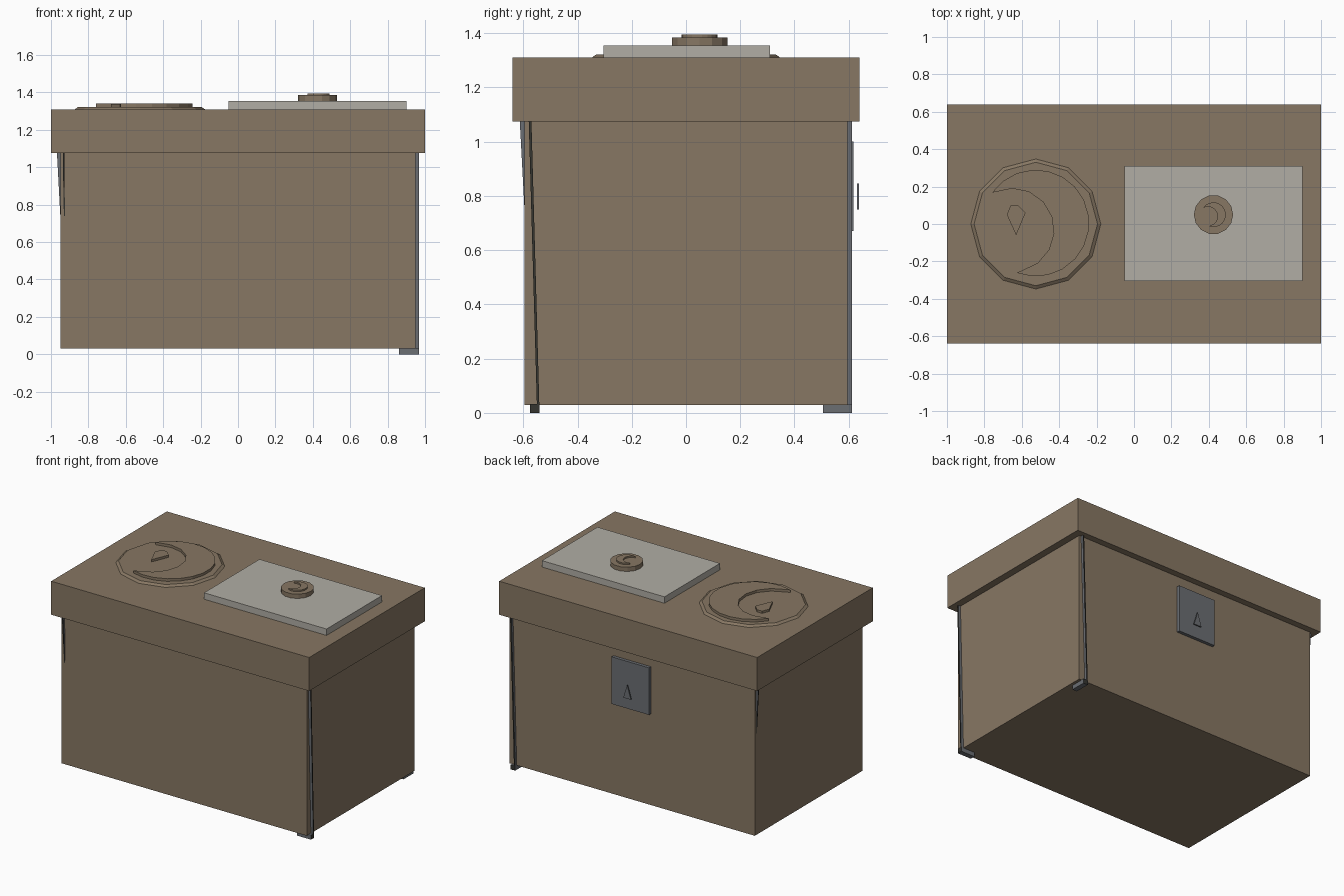
import bpy
import bmesh
import math
from mathutils import Vector

old = bpy.data.objects.get("Cube")
if old:
    bpy.data.objects.remove(old, do_unlink=True)


def make_material(name, rgb):
    mat = bpy.data.materials.new(name)
    mat.use_nodes = True
    color = (*rgb, 1.0)
    mat.diffuse_color = color
    mat.node_tree.nodes["Principled BSDF"].inputs["Base Color"].default_value = color
    return mat


BROWN = make_material("warm brown", (0.242, 0.184, 0.125))
STONE = make_material("pale stone", (0.44, 0.423, 0.376))
STEEL = make_material("blue grey steel", (0.147, 0.156, 0.171))
DARK = make_material("dark edge", (0.035, 0.035, 0.03))


def finish(name, bm, *mats):
    bmesh.ops.recalc_face_normals(bm, faces=bm.faces[:])
    mesh = bpy.data.meshes.new(name)
    bm.to_mesh(mesh)
    bm.free()
    for mat in mats:
        mesh.materials.append(mat)
    obj = bpy.data.objects.new(name, mesh)
    bpy.context.collection.objects.link(obj)
    return obj


def loft(name, low, high, *mats):
    """Solid between two matching outlines."""
    bm = bmesh.new()
    a = [bm.verts.new(p) for p in low]
    b = [bm.verts.new(p) for p in high]
    bm.faces.new(a)
    bm.faces.new(b)
    n = len(a)
    for i in range(n):
        j = (i + 1) % n
        bm.faces.new((a[i], a[j], b[j], b[i]))
    return finish(name, bm, *mats)


def slab(name, outline, z0, z1, mat):
    return loft(name, [(x, y, z0) for x, y in outline],
                [(x, y, z1) for x, y in outline], mat)


def box(name, x0, x1, y0, y1, z0, z1, mat):
    return slab(name, [(x0, y0), (x1, y0), (x1, y1), (x0, y1)], z0, z1, mat)


def ring(cx, cy, r, count, start=0.0, sweep=360.0, closed=True):
    steps = count if closed else count - 1
    angles = [math.radians(start + sweep * i / steps) for i in range(count)]
    return [(cx + r * math.cos(t), cy + r * math.sin(t)) for t in angles]


def crescent(cx, cy, r):
    """Moon outline opening toward -x."""
    outer = ring(cx, cy, r, 16, 249, 256 - 0, closed=False)
    inner = ring(cx - 0.44 * r, cy - 0.13 * r, 0.78 * r, 9, 114, -190, closed=False)
    return outer + inner


# Chest and lid
HX, HY = 0.95, 0.595
box("chest_body", -HX, HX, -HY, HY, 0.03, 1.08, BROWN)
box("chest_lid", -1, 1, -0.64, 0.64, 1.075, 1.31, BROWN)

# Round emblem on the lid
cx = -0.525
loft("emblem_disc", [(x, y, 1.305) for x, y in ring(cx, 0, 0.355, 12)],
     [(x, y, 1.322) for x, y in ring(cx, 0, 0.33, 12)], BROWN)
slab("emblem_moon", crescent(cx, 0.005, 0.285), 1.315, 1.34, BROWN)
slab("emblem_drop", [(-0.68, 0.05), (-0.66, 0.1), (-0.62, 0.1),
                     (-0.58, 0.06), (-0.63, -0.06)], 1.315, 1.338, BROWN)

# Pale plate with a knob
box("top_plate", -0.05, 0.9, -0.305, 0.31, 1.305, 1.355, STONE)
slab("knob", ring(0.425, 0.05, 0.105, 14), 1.35, 1.385, BROWN)
slab("knob_moon", crescent(0.425, 0.05, 0.066), 1.38, 1.395, BROWN)

# Latch plate on the back
box("latch_plate", -0.145, 0.145, HY - 0.005, 0.617, 0.67, 1.0, STEEL)
pin = [(-0.02, 0.75), (0.04, 0.75), (0.01, 0.845)]
loft("latch_pin", [(x, 0.63, z) for x, z in pin],
     [(x, 0.638, z) for x, z in pin], STEEL)


# Thin corner fins, arranged around the body like a pinwheel
def fin(name, out, side, levels):
    out, side = Vector(out), Vector(side)
    corner = Vector(((out.x + side.x) * HX, (out.y + side.y) * HY, 0))

    def outline(u0, u1, v0, v1, z):
        up = Vector((0, 0, z))
        return [corner + out * u - side * v + up
                for u, v in ((u0, v0), (u1, v0), (u1, v1), (u0, v1))]

    obj = loft(name, outline(*levels[0]), outline(*levels[1]), STEEL, DARK)
    for face in obj.data.polygons:
        if face.normal.dot(out) > 0.7:
            face.material_index = 1


long_fin = [(-0.09, 0.018, 0.046, 0.055, 0), (-0.09, 0.018, 0.015, 0.025, 1.078)]
foot = [(-0.09, 0.018, 0.02, 0.055, 0), (-0.09, 0.018, 0.02, 0.055, 0.032)]
short_fin = [(-0.04, 0, 0.019, 0.024, 0.74), (-0.04, 0.018, 0.013, 0.023, 1.078)]

for name, out, side in (("front_left", (1, 0, 0), (0, -1, 0)),
                        ("back_left", (0, 1, 0), (1, 0, 0))):
    fin(name + "_fin", out, side, long_fin)
    fin(name + "_foot", out, side, foot)
for name, out, side in (("back_right", (-1, 0, 0), (0, 1, 0)),
                        ("front_right", (0, -1, 0), (-1, 0, 0))):
    fin(name + "_fin", out, side, short_fin)
